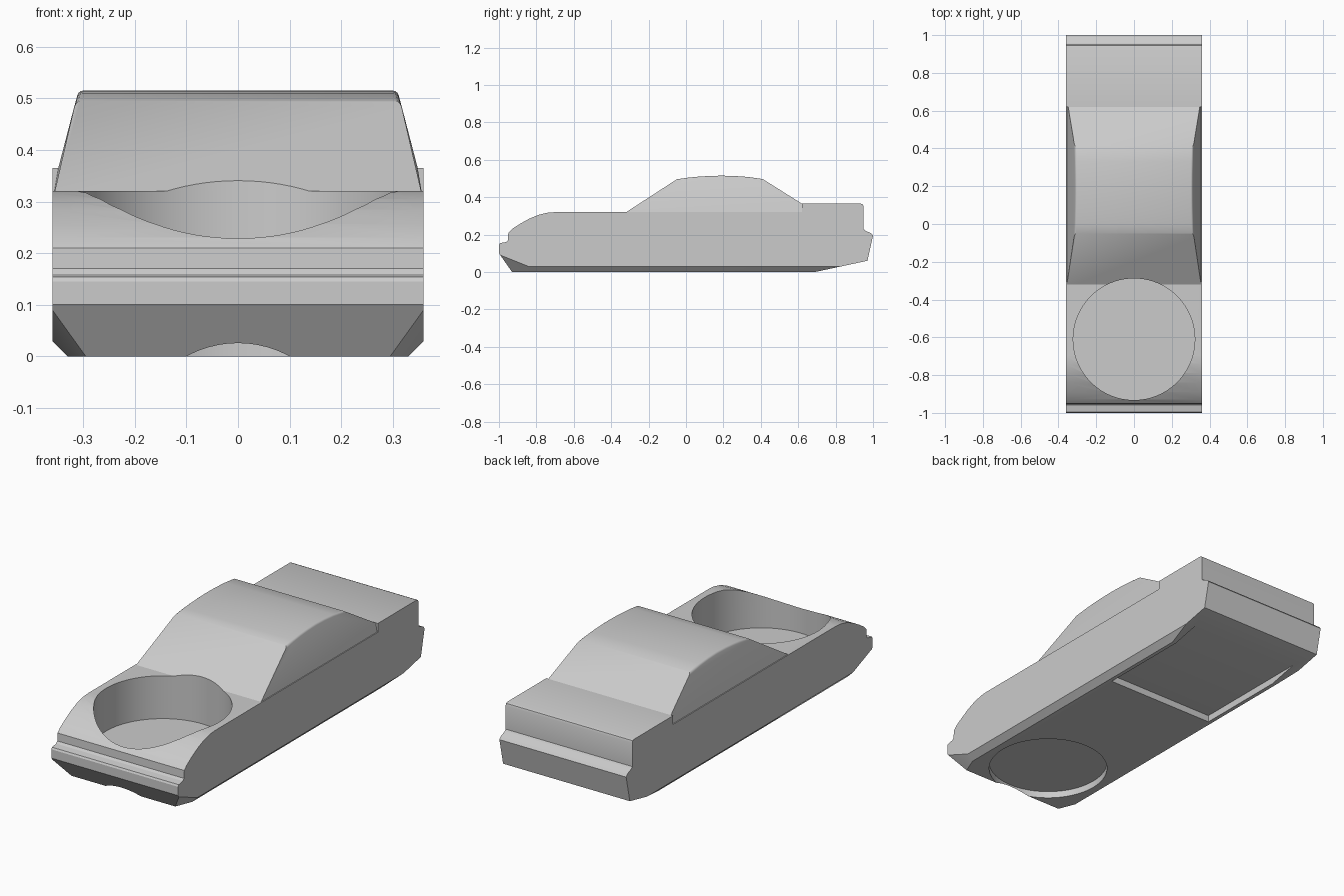
import bpy, bmesh, math
from mathutils import Vector

if "Cube" in bpy.data.objects:
    bpy.data.objects.remove(bpy.data.objects["Cube"])

grey = bpy.data.materials.new("plain grey")
grey.diffuse_color = (0.6, 0.6, 0.6, 1)
grey.use_nodes = True
grey.node_tree.nodes["Principled BSDF"].inputs["Base Color"].default_value = grey.diffuse_color


def extrude_profile(name, profile, half_width):
    """Side profile of (y, z) points swept across x; half_width depends on z."""
    bm = bmesh.new()
    left = [bm.verts.new((-half_width(z), y, z)) for y, z in profile]
    right = [bm.verts.new((half_width(z), y, z)) for y, z in profile]
    bm.faces.new(left)
    bm.faces.new(right[::-1])
    n = len(profile)
    for i in range(n):
        j = (i + 1) % n
        bm.faces.new((left[i], right[i], right[j], left[j]))
    bmesh.ops.recalc_face_normals(bm, faces=bm.faces)
    mesh = bpy.data.meshes.new(name)
    obj = bpy.data.objects.new(name, mesh)
    bpy.context.collection.objects.link(obj)
    mesh.materials.append(grey)
    return obj, bm


def slice_off(bm, point, normal):
    """Cut away everything beyond a plane and close the cut."""
    cut = bmesh.ops.bisect_plane(
        bm, geom=bm.verts[:] + bm.edges[:] + bm.faces[:], dist=1e-5,
        plane_co=Vector(point), plane_no=Vector(normal), clear_outer=True)
    edges = [e for e in cut["geom_cut"] if isinstance(e, bmesh.types.BMEdge)]
    bmesh.ops.holes_fill(bm, edges=edges, sides=0)


def finish(obj, bm, cutters):
    bmesh.ops.recalc_face_normals(bm, faces=bm.faces)
    bm.to_mesh(obj.data)
    bm.free()
    bpy.ops.object.select_all(action='DESELECT')
    bpy.context.view_layer.objects.active = obj
    obj.select_set(True)
    for cutter in cutters:
        mod = obj.modifiers.new("cut", 'BOOLEAN')
        mod.operation = 'DIFFERENCE'
        mod.solver = 'EXACT'
        mod.object = cutter
        bpy.ops.object.modifier_apply(modifier=mod.name)
    bpy.ops.object.shade_smooth_by_angle(angle=math.radians(25))


def hide(name):
    obj = bpy.context.object
    obj.name = name
    obj.hide_render = True
    obj.data.materials.append(grey)
    return obj


def round_cutter(name, y, radius, z0, z1):
    bpy.ops.mesh.primitive_cylinder_add(
        vertices=96, radius=radius, depth=z1 - z0, location=(0, y, (z0 + z1) / 2))
    return hide(name)


# Pocket cutters: round well in the hood, two shallow recesses underneath
hood_well = round_cutter("hood_well_cutter", -0.61, 0.322, 0.10, 0.70)
round_recess = round_cutter("round_recess_cutter", -0.658, 0.29, -0.1, 0.035)
bpy.ops.mesh.primitive_cube_add(size=1, location=(0, 0.53, -0.0325))
bpy.context.object.scale = (0.62, 0.66, 0.135)
square_recess = hide("square_recess_cutter")

# Lower body with bumpers, hood and trunk
body_profile = [
    (-0.93, 0), (-1, 0.10), (-1, 0.145), (-0.995, 0.154), (-0.962, 0.16),
    (-0.952, 0.17), (-0.95, 0.21), (-0.93, 0.23), (-0.89, 0.256), (-0.84, 0.284),
    (-0.79, 0.305), (-0.74, 0.317), (-0.70, 0.32), (0.62, 0.32), (0.62, 0.365),
    (0.935, 0.365), (0.946, 0.361), (0.95, 0.35), (0.95, 0.23), (0.956, 0.222),
    (0.99, 0.207), (1, 0.195), (0.97, 0.06), (0.69, 0)]
body, bm = extrude_profile("body", body_profile, lambda z: 0.36)
for side in (1, -1):
    slice_off(bm, (side * 0.33, 0, 0), (side, 0, -1))              # sill chamfer
    slice_off(bm, (side * 0.295, -0.93, 0), (side, -0.4, -1))      # nose corner
finish(body, bm, [hood_well, round_recess, square_recess])

# Tapered cabin with softly rounded roof edges
cabin_profile = [
    (-0.335, 0.31), (-0.05, 0.495), (0, 0.503), (0.06, 0.509), (0.12, 0.513),
    (0.19, 0.515), (0.26, 0.513), (0.33, 0.508), (0.41, 0.497), (0.62, 0.365),
    (0.62, 0.31)]
cabin, bm = extrude_profile("cabin", cabin_profile,
                            lambda z: 0.36 - abs(z - 0.32) * 0.26)
roof_edges = [e for e in bm.edges
              if all(v.co.z > 0.48 for v in e.verts)
              and e.verts[0].co.x * e.verts[1].co.x > 0]
bmesh.ops.bevel(bm, geom=roof_edges, offset=0.009, segments=3, profile=0.5,
                affect='EDGES')
finish(cabin, bm, [hood_well])

for cutter in (hood_well, round_recess, square_recess):
    bpy.data.objects.remove(cutter)
